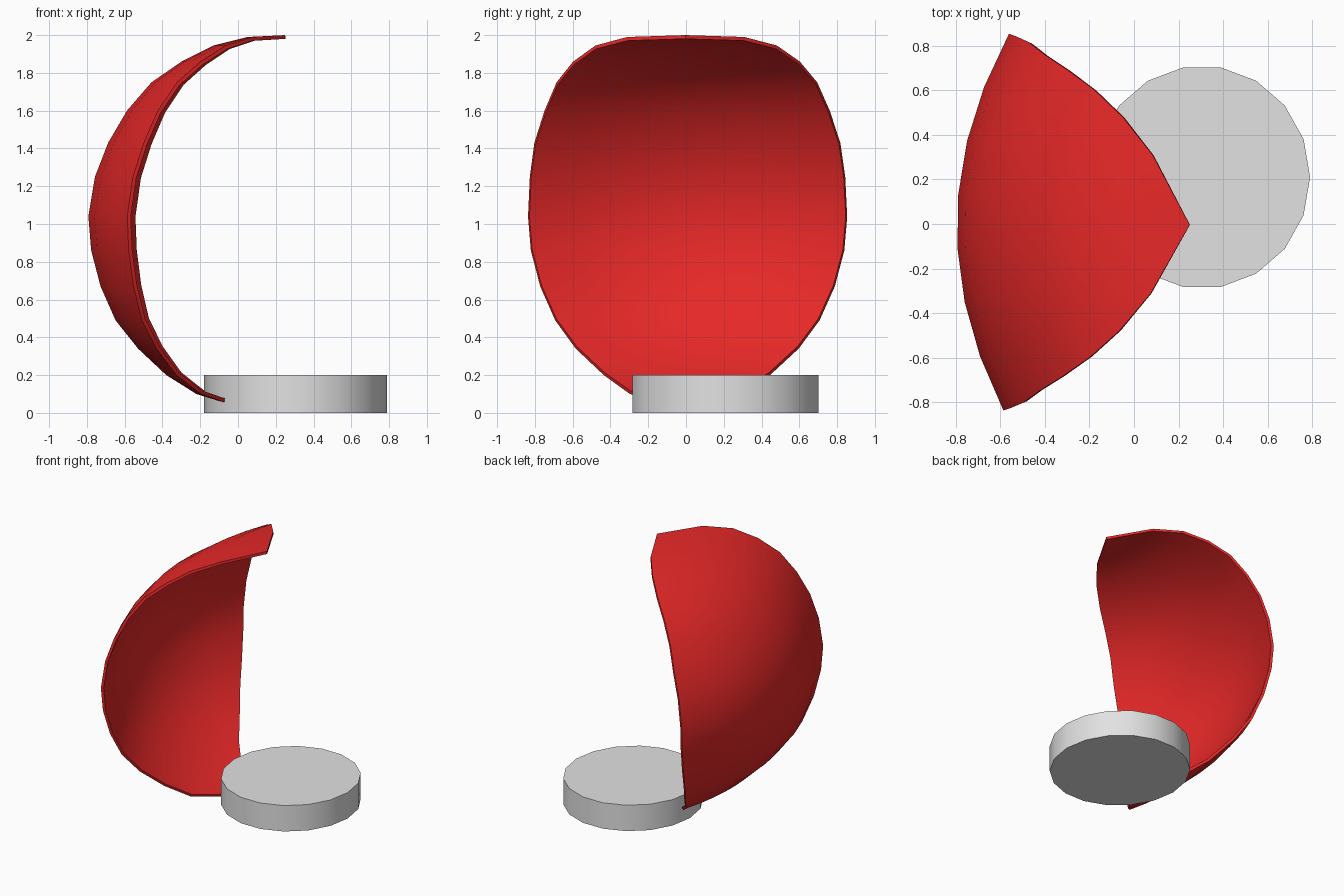
import bpy
import bmesh
import math

cube = bpy.data.objects.get("Cube")
if cube:
    bpy.data.objects.remove(cube, do_unlink=True)


def make_material(name, color):
    mat = bpy.data.materials.new(name)
    mat.use_nodes = True
    mat.diffuse_color = color
    mat.node_tree.nodes["Principled BSDF"].inputs["Base Color"].default_value = color
    return mat


def finish(obj, mat):
    """Assign the colour and smooth the curved faces, keeping edges sharp."""
    obj.data.materials.append(mat)
    bpy.ops.object.select_all(action='DESELECT')
    obj.select_set(True)
    bpy.context.view_layer.objects.active = obj
    for modifier in list(obj.modifiers):
        bpy.ops.object.modifier_apply(modifier=modifier.name)
    bpy.ops.object.shade_smooth_by_angle(angle=math.radians(35))


red = make_material("red", (0.8, 0.021, 0.021, 1))
grey = make_material("light grey", (0.76, 0.76, 0.76, 1))

# Curved shell: rows of (middle x, height, half width), bottom to top
rows = [
    (-.22, .10, .30), (-.38, .20, .44), (-.53, .34, .59), (-.65, .49, .70),
    (-.73, .67, .78), (-.78, .86, .83), (-.795, 1.04, .845), (-.76, 1.25, .835),
    (-.69, 1.43, .81), (-.59, 1.6, .755), (-.46, 1.75, .69), (-.30, 1.86, .6),
    (-.13, 1.945, .48), (.05, 1.99, .31),
]
bottom_tip, top_tip = (-.01, 0, .035), (.25, 0, 2)
columns = 7
bow = .31       # how far the sides sweep forward from the middle

bm = bmesh.new()
grid = []
for x, z, half in rows:
    ys = [half * (2 * j / columns - 1) for j in range(columns + 1)]
    grid.append([bm.verts.new((x + bow * y * y, y, z)) for y in ys])
low, high = bm.verts.new(bottom_tip), bm.verts.new(top_tip)
for a, b in zip(grid, grid[1:]):
    for j in range(columns):
        bm.faces.new((a[j], b[j], b[j + 1], a[j + 1]))
for j in range(columns):
    bm.faces.new((low, grid[0][j], grid[0][j + 1]))
    bm.faces.new((grid[-1][j], high, grid[-1][j + 1]))
mesh = bpy.data.meshes.new("curved_shell")
bm.to_mesh(mesh)
bm.free()
shell = bpy.data.objects.new("curved_shell", mesh)
bpy.context.collection.objects.link(shell)
shell.rotation_euler.z = math.radians(-.85)
solid = shell.modifiers.new("thickness", 'SOLIDIFY')
solid.thickness = .02
solid.offset = -1
finish(shell, red)

# Round base disc with its first corner on the x axis
bpy.ops.mesh.primitive_cylinder_add(vertices=18, radius=.5, depth=.2,
                                    location=(.305, .21, .1))
disc = bpy.context.object
disc.name = "base_disc"
disc.rotation_euler.z = math.pi / 2
disc.scale.y = .97
finish(disc, grey)
